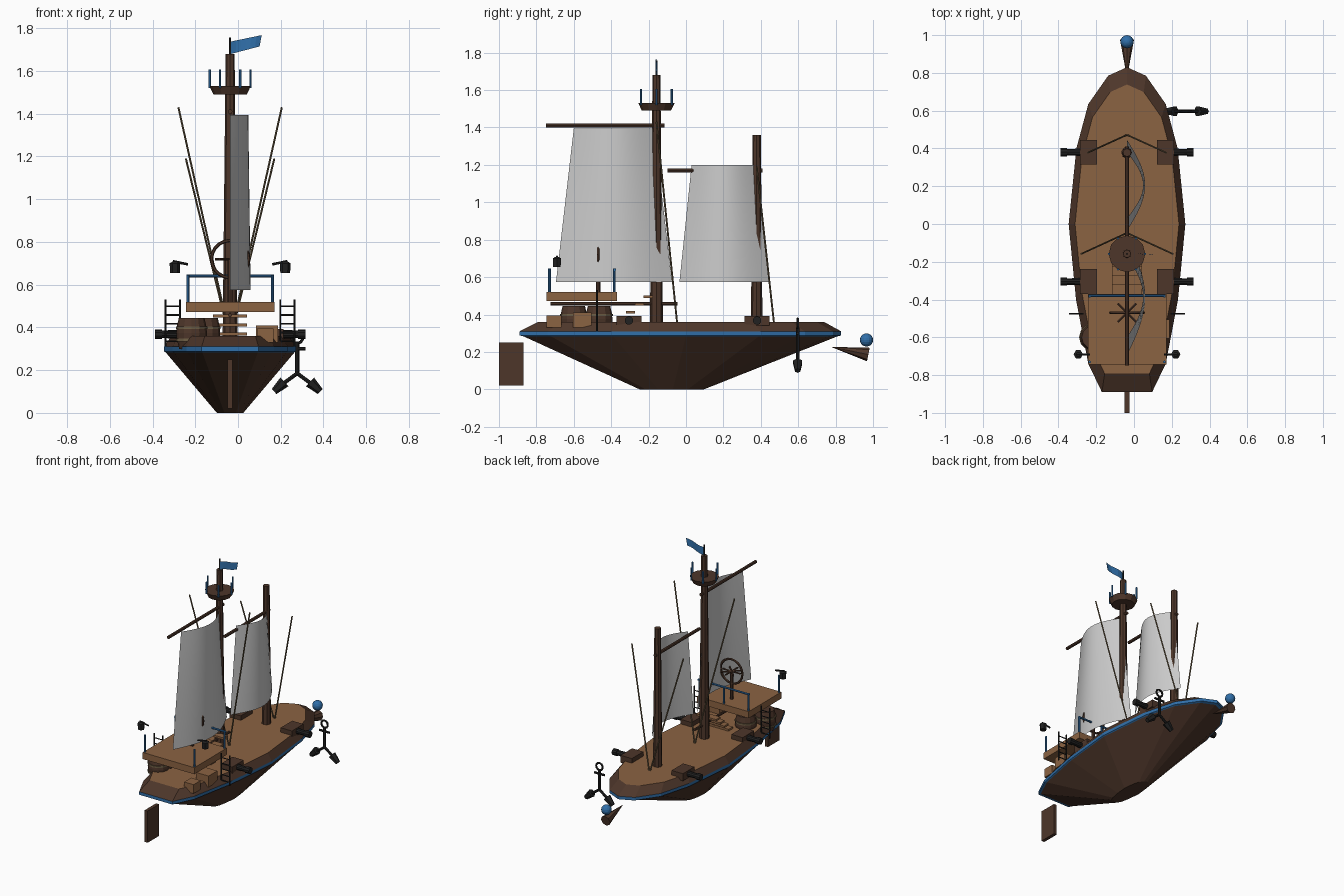
import bpy, bmesh, math
from mathutils import Vector

if "Cube" in bpy.data.objects:
    bpy.data.objects.remove(bpy.data.objects["Cube"])

CX = -0.037  # ship centre line


def mat(name, r, g, b):
    m = bpy.data.materials.new(name)
    m.diffuse_color = (r, g, b, 1)
    m.use_nodes = True
    m.node_tree.nodes["Principled BSDF"].inputs["Base Color"].default_value = m.diffuse_color
    return m


HULL = mat("dark_wood", 0.075, 0.037, 0.023)
DECK = mat("deck_wood", 0.26, 0.125, 0.055)
BLUE = mat("blue_paint", 0.03, 0.16, 0.40)
IRON = mat("black_iron", 0.015, 0.015, 0.015)
ROPE = mat("rope", 0.16, 0.115, 0.06)


def finish(name, bm, *mats):
    me = bpy.data.meshes.new(name)
    bm.to_mesh(me)
    bm.free()
    for m in mats:
        me.materials.append(m)
    ob = bpy.data.objects.new(name, me)
    bpy.context.collection.objects.link(ob)
    return ob


def box(name, lo, hi, m):
    bm = bmesh.new()
    bmesh.ops.create_cube(bm, size=1)
    for v in bm.verts:
        v.co = [(a + b) / 2 + c * (b - a) for a, b, c in zip(lo, hi, v.co)]
    return finish(name, bm, m)


def rod(name, a, b, r1, m, r2=None, n=8):
    a, b = Vector(a), Vector(b)
    bm = bmesh.new()
    bmesh.ops.create_cone(bm, cap_ends=True, segments=n, radius1=r1,
                          radius2=r1 if r2 is None else r2, depth=(b - a).length)
    ob = finish(name, bm, m)
    ob.rotation_mode = 'QUATERNION'
    ob.rotation_quaternion = (b - a).to_track_quat('Z', 'Y')
    ob.location = (a + b) / 2
    return ob


def ring(name, c, R, r, m, n=20):
    bpy.ops.mesh.primitive_torus_add(location=c, rotation=(math.pi / 2, 0, 0), major_radius=R,
                                     minor_radius=r, major_segments=n, minor_segments=6)
    ob = bpy.context.object
    ob.name = name
    ob.data.materials.append(m)


def lathe(name, c, profile, m, n=12):
    bm = bmesh.new()
    rings = [[bm.verts.new((c[0] + r * math.cos(2 * math.pi * i / n),
                            c[1] + r * math.sin(2 * math.pi * i / n), z)) for i in range(n)]
             for r, z in profile]
    for p, q in zip(rings, rings[1:]):
        for i in range(n):
            j = (i + 1) % n
            bm.faces.new((p[i], p[j], q[j], q[i]))
    bm.faces.new(rings[0][::-1])
    bm.faces.new(rings[-1])
    return finish(name, bm, m)


# Hull: one outline lofted from keel to rub band to deck edge
half = [(0.133, -0.89), (0.205, -0.74), (0.27, -0.40), (0.309, 0.0),
        (0.268, 0.40), (0.205, 0.635), (0.10, 0.785)]
outline = half + [(0, 0.83)] + [(-x, y) for x, y in reversed(half)]
levels = [(0.0, 0.2, -0.07), (0.283, 0.975, 0), (0.288, 1.0, 0), (0.31, 1.0, 0), (0.36, 0.89, 0)]
bm = bmesh.new()
loops = [[bm.verts.new((CX + x * s, y * s + dy, z)) for x, y in outline] for z, s, dy in levels]
for k, (p, q) in enumerate(zip(loops, loops[1:])):
    for i in range(len(outline)):
        j = (i + 1) % len(outline)
        f = bm.faces.new((p[i], p[j], q[j], q[i]))
        f.material_index = 1 if k in (1, 2) else 0
bm.faces.new(loops[0][::-1])
bm.faces.new(loops[-1]).material_index = 2
finish("hull", bm, HULL, BLUE, DECK)

# Rudder and bow ornament
box("rudder", (CX - 0.012, -1.0, 0.02), (CX + 0.012, -0.87, 0.25), HULL)
rod("bow_spike", (CX, 0.78, 0.226), (CX, 0.975, 0.186), 0.001, HULL, 0.037)
bm = bmesh.new()
bmesh.ops.create_uvsphere(bm, u_segments=16, v_segments=10, radius=0.035)
bow_ball = finish("bow_ball", bm, BLUE)
bow_ball.location = (CX, 0.965, 0.264)

# Masts, yards and boom
MY, FY = -0.158, 0.378
rod("main_mast", (CX, MY, 0.34), (CX, MY, 1.68), 0.035, HULL, 0.021)
rod("fore_mast", (CX, FY, 0.34), (CX, FY, 1.36), 0.031, HULL, 0.022)
rod("main_yard", (CX, -0.748, 1.41), (CX, -0.115, 1.41), 0.011, HULL)
rod("fore_yard", (CX, -0.10, 1.17), (CX, 0.41, 1.17), 0.011, HULL)
rod("main_boom", (CX, -0.725, 0.457), (CX, -0.045, 0.457), 0.009, HULL)


# Sails: tapered sheets bellied to one side
def sail(name, yc, wt, wb, zt, zb, nu=16, nv=8):
    bm = bmesh.new()
    g = []
    for j in range(nv + 1):
        t = j / nv
        w, d = wb + (wt - wb) * t, 0.096 - 0.011 * t
        g.append([bm.verts.new((CX + d * math.sin(math.pi * i / nu),
                                yc + w * (2 * i / nu - 1), zb + (zt - zb) * t))
                  for i in range(nu + 1)])
    for j in range(nv):
        for i in range(nu):
            bm.faces.new((g[j][i], g[j][i + 1], g[j + 1][i + 1], g[j + 1][i])).smooth = True
    finish(name, bm)


sail("main_sail", -0.385, 0.215, 0.31, 1.395, 0.575)
sail("fore_sail", 0.205, 0.175, 0.24, 1.20, 0.575)

# Stay ropes
for s in (-1, 1):
    rod("main_stay", (CX + s * 0.242, MY, 1.43), (CX, -0.047, 0.35), 0.005, ROPE, n=6)
    rod("fore_stay", (CX + s * 0.207, FY, 1.19), (CX, 0.472, 0.34), 0.005, ROPE, n=6)

# Lookout basket, flagpole and flag
lathe("lookout", (CX, MY), [(0.078, 1.49), (0.097, 1.53)], HULL)
for i in range(6):
    a = math.pi * i / 3
    p = (CX + 0.095 * math.cos(a), MY + 0.095 * math.sin(a))
    rod("lookout_post", (*p, 1.52), (*p, 1.607), 0.006, BLUE, n=6)
rod("flagpole", (CX, MY, 1.67), (CX, MY, 1.757), 0.005, IRON, n=6)
bm = bmesh.new()
prev = None
for i in range(7):
    t = i / 6
    x, y = CX + 0.004 + 0.144 * t, MY + 0.006 * math.sin(t * 2 * math.pi)
    cur = [bm.verts.new((x - 0.01 * t, y, 1.68 + 0.035 * t)), bm.verts.new((x, y, 1.738 + 0.03 * t))]
    if prev:
        bm.faces.new((prev[0], cur[0], cur[1], prev[1]))
    prev = cur
finish("flag", bm, BLUE)

# Raised stern deck with railing and stairs
box("stern_deck", (CX - 0.207, -0.745, 0.472), (CX + 0.208, -0.37, 0.52), DECK)
for x, y in ((-0.198, -0.73), (0.198, -0.73), (-0.198, -0.383), (0, -0.383), (0.198, -0.383)):
    rod("rail_post", (CX + x, y, 0.51), (CX + x, y, 0.645), 0.007, BLUE)
rod("rail_bar", (CX - 0.205, -0.38, 0.64), (CX + 0.205, -0.38, 0.64), 0.007, BLUE)
for i in range(4):
    y, z = -0.345 + 0.048 * i, 0.37 + 0.042 * i
    box("stair_tread", (CX - 0.08, y - 0.025, z - 0.007), (CX + 0.08, y + 0.025, z + 0.007), DECK)

# Steering wheel: upright rim with flat spokes
W = Vector((CX, -0.47, 0.72))
ring("wheel_rim", W, 0.087, 0.008, HULL)
for i in range(4):
    a = math.pi * i / 4
    d = Vector((math.cos(a), math.sin(a), 0)) * 0.07
    rod("wheel_spoke", W - d, W + d, 0.006, HULL, n=6)
rod("wheel_post", (CX, -0.47, 0.51), W, 0.012, HULL)

# Barrels and crates under the stern deck
for x, y in ((-0.217, -0.60), (-0.155, -0.465)):
    lathe("barrel", (x, y), [(0.058, 0.30), (0.07, 0.345), (0.072, 0.375), (0.068, 0.41), (0.06, 0.445)], HULL)
    for z in (0.335, 0.392):
        lathe("barrel_band", (x, y), [(0.074, z), (0.074, z + 0.012)], ROPE)
box("large_crate", (0.085, -0.605, 0.33), (0.188, -0.505, 0.41), DECK)
box("small_crate", (0.09, -0.745, 0.33), (0.165, -0.665, 0.395), DECK)

# Both sides: ladders, lanterns and cannons
for s in (-1, 1):
    for x in (0.235, 0.302):
        rod("ladder_rail", (CX + s * x, -0.475, 0.31), (CX + s * x, -0.475, 0.53), 0.005, IRON, n=6)
    for i in range(5):
        z = 0.335 + 0.041 * i
        rod("ladder_rung", (CX + s * 0.235, -0.475, z), (CX + s * 0.302, -0.475, z), 0.004, IRON, n=6)
    x = CX + s * 0.258
    lathe("lantern", (x, -0.69), [(0.023, 0.655), (0.025, 0.70), (0.012, 0.708)], IRON, 6)
    rod("lantern_arm", (x + s * 0.01, -0.69, 0.71), (CX + s * 0.197, -0.69, 0.695), 0.006, IRON, n=6)
    for y in (-0.305, 0.38):
        a, b = sorted((CX + s * 0.16, CX + s * 0.25))
        box("cannon_carriage", (a, y - 0.066, 0.34), (b, y + 0.066, 0.393), HULL)
        rod("cannon_barrel", (CX + s * 0.2, y, 0.368), (CX + s * 0.34, y, 0.368), 0.022, IRON, 0.017, 10)
        rod("cannon_muzzle", (CX + s * 0.318, y, 0.368), (CX + s * 0.352, y, 0.368), 0.023, IRON, n=10)

# Anchor hanging off the starboard bow
AX, AY = 0.277, 0.597
ring("anchor_ring", (AX, AY, 0.352), 0.026, 0.007, IRON, 14)
rod("anchor_shank", (AX, AY, 0.33), (AX, AY, 0.175), 0.01, IRON)
rod("anchor_stock", (AX - 0.04, AY, 0.30), (AX + 0.04, AY, 0.30), 0.008, IRON)
for s in (-1, 1):
    rod("anchor_arm", (AX, AY, 0.185), (AX + s * 0.075, AY, 0.13), 0.009, IRON)
    rod("anchor_fluke", (AX + s * 0.06, AY, 0.145), (AX + s * 0.108, AY, 0.1), 0.028, IRON, 0.016, 6)
